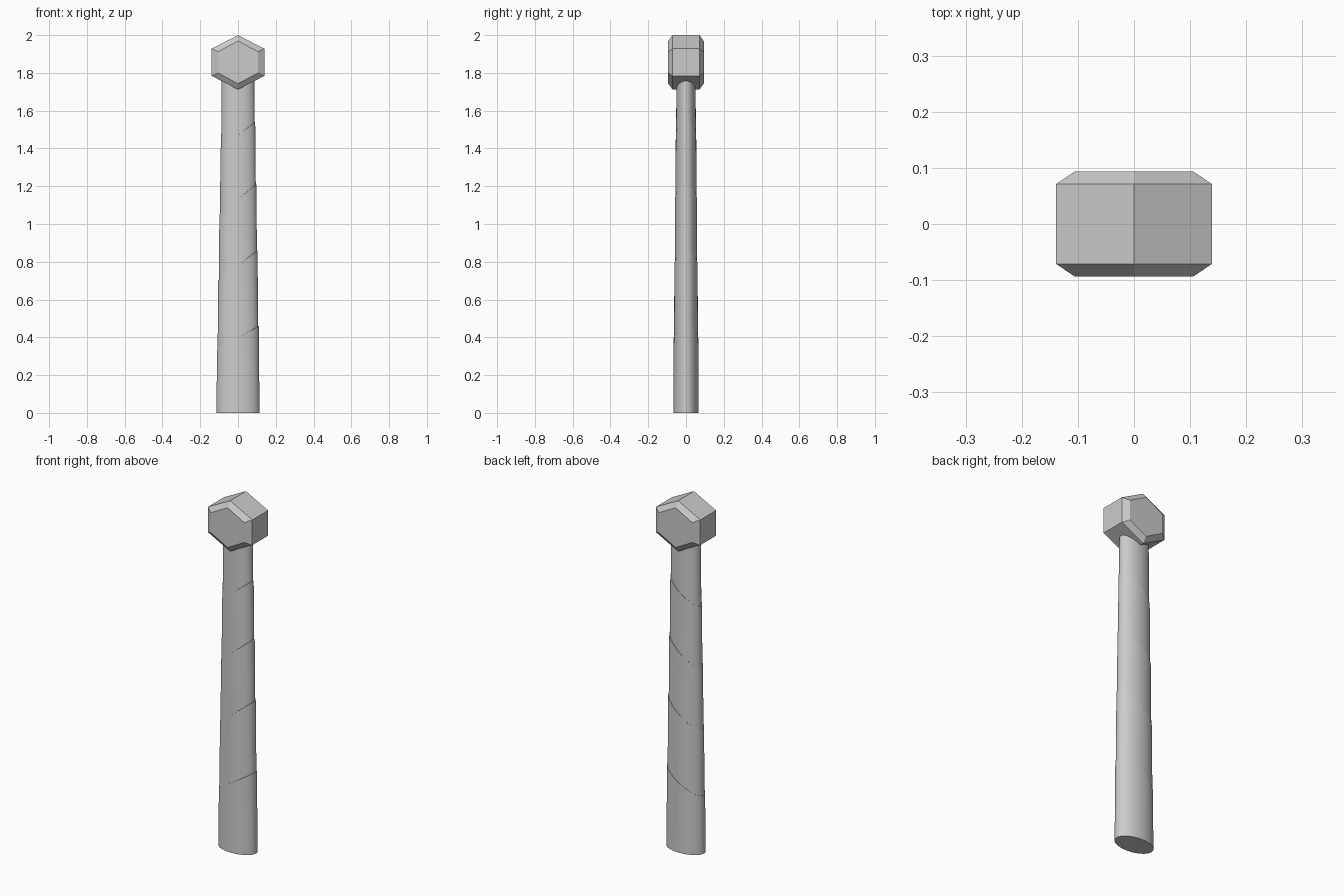
import bpy, bmesh, math

if "Cube" in bpy.data.objects:
    bpy.data.objects.remove(bpy.data.objects["Cube"])

SIDES = 48


def finish(bm, name):
    bmesh.ops.recalc_face_normals(bm, faces=bm.faces)
    me = bpy.data.meshes.new(name)
    bm.to_mesh(me)
    bm.free()
    ob = bpy.data.objects.new(name, me)
    bpy.context.collection.objects.link(ob)
    return ob


def loft(rings, name):
    """Skin a list of closed point rings and cap both ends."""
    bm = bmesh.new()
    loops = [[bm.verts.new(p) for p in ring] for ring in rings]
    n = len(loops[0])
    for a, b in zip(loops, loops[1:]):
        for i in range(n):
            j = (i + 1) % n
            bm.faces.new((a[i], a[j], b[j], b[i]))
    bm.faces.new(loops[0])
    bm.faces.new(loops[-1])
    return finish(bm, name)


# Grip: tapered oval shaft, each wrap band stepping in at a slanted seam
def grip_ring(z_left, z_right, step):
    ring = []
    for i in range(SIDES):
        a = 2 * math.pi * i / SIDES
        z = (z_left + z_right) / 2 + (z_right - z_left) / 2 * math.cos(a)
        rx = 0.114 - 0.009 * z - 0.003 * step
        ring.append((rx * math.cos(a), rx * 0.59 * math.sin(a), z))
    return ring


seams = [(0.33, 0.46), (0.70, 0.86), (1.05, 1.21), (1.40, 1.54)]
rings = [grip_ring(0, 0, 0)]
for k, (lo, hi) in enumerate(seams):
    rings += [grip_ring(lo, hi, k), grip_ring(lo, hi, k + 1)]
rings.append(grip_ring(1.80, 1.80, len(seams)))
grip = loft(rings, "wrapped_grip")
bpy.context.view_layer.objects.active = grip
grip.select_set(True)
bpy.ops.object.shade_smooth_by_angle(angle=math.radians(30))


# Pommel: hexagonal block with chamfered front and back faces
def hex_ring(y, half_x, half_z):
    pts = []
    for i in range(6):
        a = math.radians(30 + 60 * i)
        pts.append((half_x * math.cos(a) / math.cos(math.radians(30)), y,
                    1.856 + half_z * math.sin(a)))
    return pts


loft([hex_ring(-0.094, 0.105, 0.113), hex_ring(-0.071, 0.139, 0.144),
      hex_ring(0.071, 0.139, 0.144), hex_ring(0.094, 0.105, 0.113)],
     "hexagonal_pommel")
